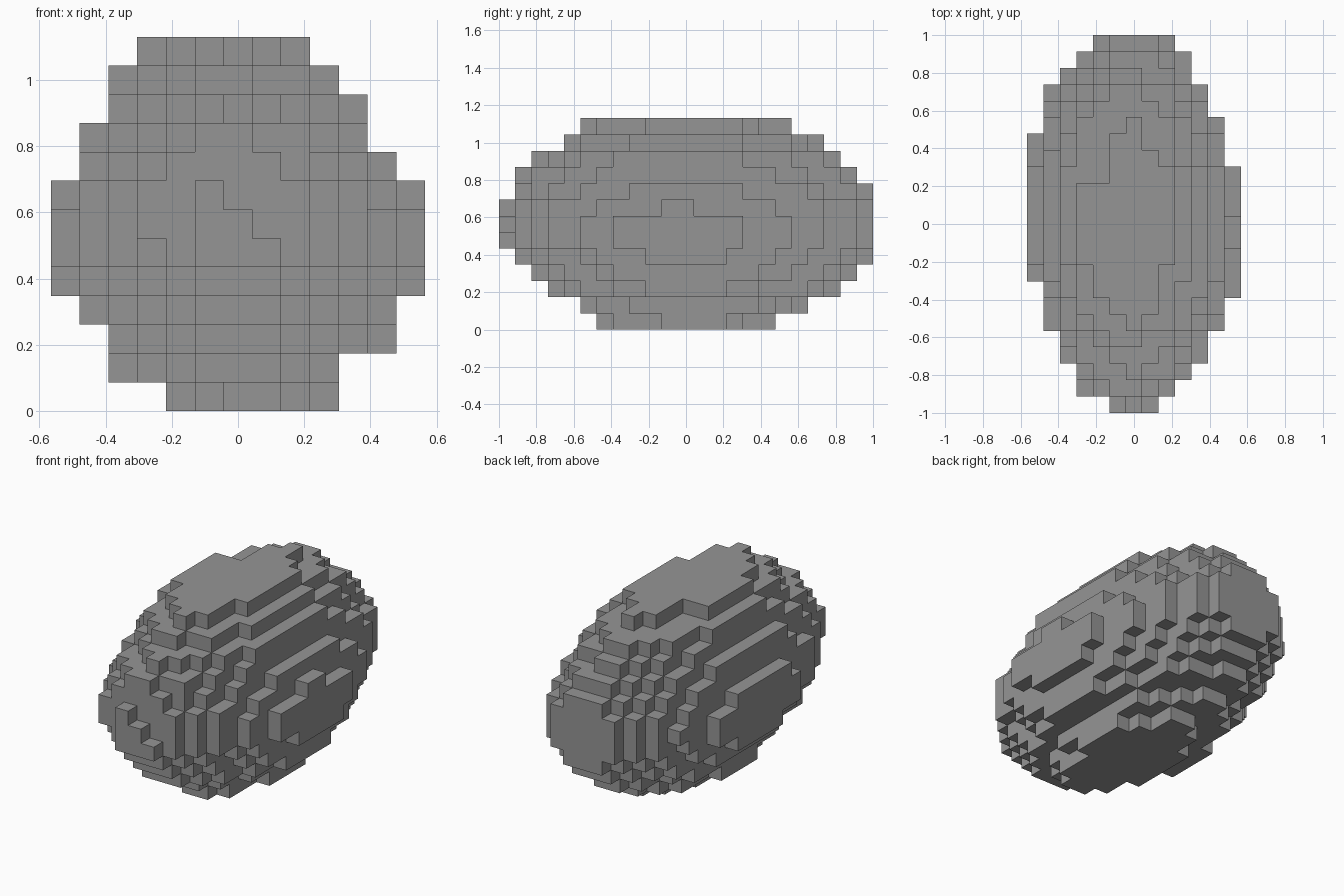
import bpy
import bmesh
from mathutils import Vector

if "Cube" in bpy.data.objects:
    bpy.data.objects.remove(bpy.data.objects["Cube"], do_unlink=True)

NX, NY, NZ = 13, 23, 13
CELL = 2 / NY

# Block ranges (first, last): x per layer, y per layer, x per row from front to back
X_BY_Z = [(4, 9), (2, 9), (2, 11), (1, 11)] + [(0, 12)] * 4 + \
         [(1, 11), (1, 10), (2, 10), (2, 9), (3, 8)]
Y_BY_Z = [(6, 16), (5, 18), (3, 20), (2, 21), (1, 22)] + [(0, 22)] * 3 + \
         [(1, 22), (1, 21), (2, 20), (4, 19), (5, 17)]
X_BY_Y = [(5, 7), (3, 8), (3, 9), (2, 10), (2, 10), (1, 11), (1, 11), (1, 12)] + \
         [(0, 12)] * 7 + [(0, 11)] * 2 + \
         [(1, 11), (1, 10), (1, 10), (2, 9), (3, 9), (4, 8)]


def flipped(ranges, count):
    """Ranges along the other axis of the same outline."""
    result = []
    for k in range(count):
        hits = [i for i, (a, b) in enumerate(ranges) if a <= k <= b]
        result.append((hits[0], hits[-1]))
    return result


Z_BY_X = flipped(X_BY_Z, NX)
Z_BY_Y = flipped(Y_BY_Z, NY)
Y_BY_X = flipped(X_BY_Y, NX)

# Blocks chipped off the nose, the flank and the crown
CHIPS = {(7, 0, 6), (6, 0, 7), (7, 0, 7)}
CHIPS |= {(12, y, 7) for y in range(NY) if y not in (10, 11)}
CHIPS |= {(x, y, 12) for x in (3, 4) for y in range(14, NY)}


def offset(k, span):
    """Distance from the middle of a span, 1 at its rim, on a slightly pointed curve."""
    a, b = span
    return (abs(2 * k - a - b) / (b - a + 1)) ** 1.7


def solid(x, y, z):
    """Keep a block inside all its ranges and, on average, inside their ovals."""
    parts = [offset(x, X_BY_Z[z]), offset(y, Y_BY_Z[z]),
             offset(x, X_BY_Y[y]), offset(z, Z_BY_Y[y]),
             offset(y, Y_BY_X[x]), offset(z, Z_BY_X[x])]
    return max(parts) < 1 and sum(parts) / 3 < 1


blocks = {(x, y, z) for x in range(NX) for y in range(NY) for z in range(NZ)
          if solid(x, y, z)} - CHIPS

# Boulder skin: one square wherever a block meets the air
bm = bmesh.new()
corners = {}


def corner(p):
    key = tuple(round(c) for c in p)
    if key not in corners:
        x, y, z = key
        corners[key] = bm.verts.new(((x - NX / 2) * CELL, (y - NY / 2) * CELL, z * CELL))
    return corners[key]


for block in sorted(blocks):
    centre = Vector(block) + Vector((0.5, 0.5, 0.5))
    for axis in range(3):
        for sign in (-1, 1):
            n = Vector((0, 0, 0))
            n[axis] = sign
            if tuple(round(c) for c in Vector(block) + n) in blocks:
                continue
            u = Vector((0, 0, 0))
            u[(axis + 1) % 3] = 1
            v = n.cross(u)
            ring = [(-1, -1), (1, -1), (1, 1), (-1, 1)]
            bm.faces.new([corner(centre + (n + u * a + v * b) / 2) for a, b in ring])

# Merge coplanar squares into broad flat steps
bmesh.ops.dissolve_limit(bm, angle_limit=0.01, verts=bm.verts[:], edges=bm.edges[:])

mesh = bpy.data.meshes.new("boulder")
bm.to_mesh(mesh)
bm.free()
boulder = bpy.data.objects.new("boulder", mesh)
bpy.context.collection.objects.link(boulder)

# Stone grey
stone = bpy.data.materials.new("stone_grey")
stone.use_nodes = True
grey = (0.3, 0.3, 0.3, 1)
stone.diffuse_color = grey
stone.node_tree.nodes["Principled BSDF"].inputs["Base Color"].default_value = grey
mesh.materials.append(stone)
